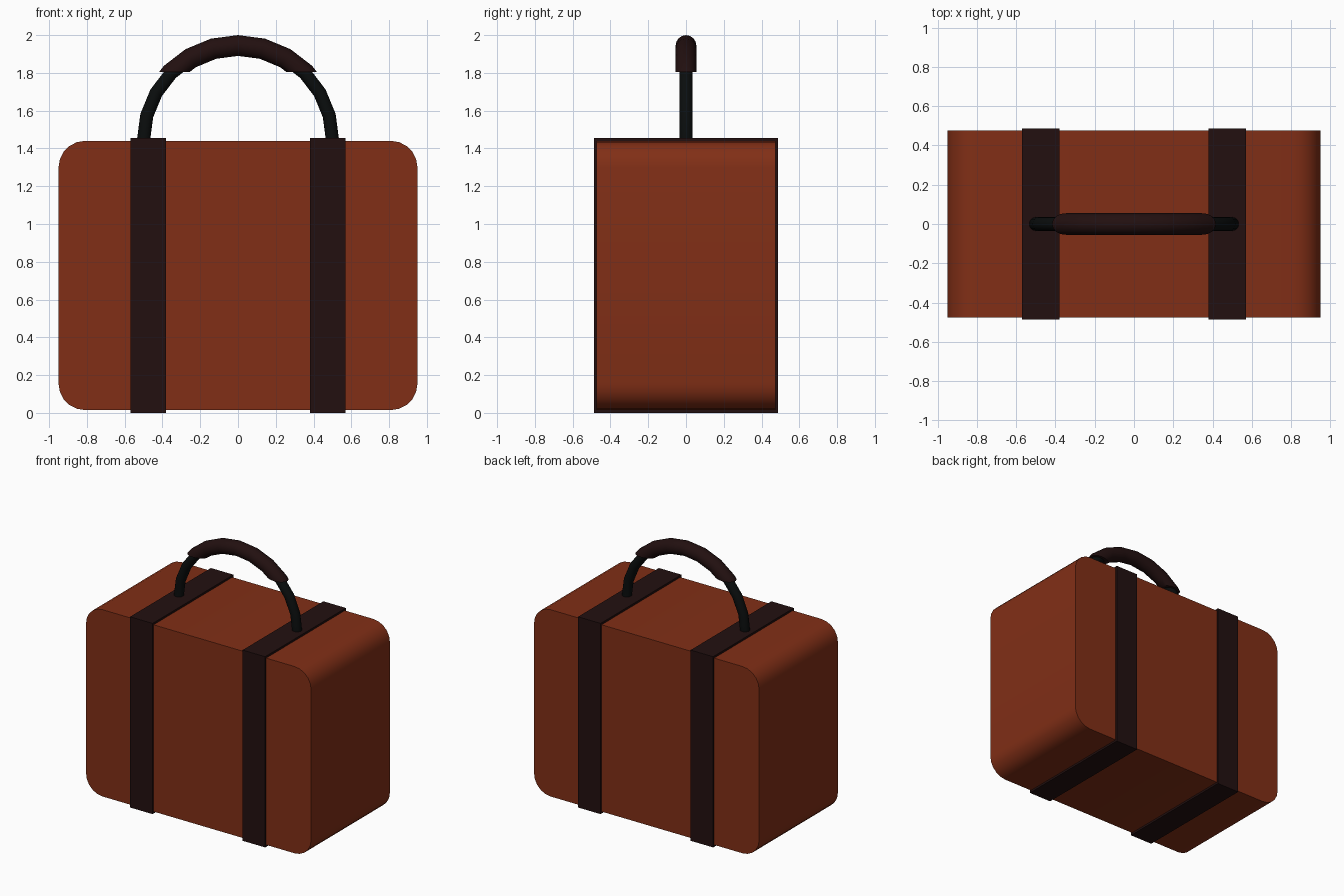
import bpy, bmesh, math
from mathutils import Vector

if "Cube" in bpy.data.objects:
    bpy.data.objects.remove(bpy.data.objects["Cube"])


def material(name, color):
    m = bpy.data.materials.new(name)
    m.diffuse_color = (*color, 1)
    m.use_nodes = True
    m.node_tree.nodes["Principled BSDF"].inputs["Base Color"].default_value = m.diffuse_color
    return m


leather = material("brown_leather", (0.22, 0.028, 0.008))
dark = material("dark_leather", (0.016, 0.005, 0.005))
black = material("black_rod", (0.003, 0.004, 0.004))


def finish(name, bm, mat, smooth=False):
    bmesh.ops.recalc_face_normals(bm, faces=bm.faces)
    me = bpy.data.meshes.new(name)
    bm.to_mesh(me)
    bm.free()
    me.materials.append(mat)
    ob = bpy.data.objects.new(name, me)
    bpy.context.collection.objects.link(ob)
    if smooth:
        bpy.ops.object.select_all(action='DESELECT')
        ob.select_set(True)
        bpy.context.view_layer.objects.active = ob
        bpy.ops.object.shade_smooth_by_angle(angle=math.radians(40))
    return ob


def box(x0, x1, y0, y1, z0, z1):
    bm = bmesh.new()
    bmesh.ops.create_cube(bm, size=1)
    bmesh.ops.scale(bm, vec=(x1 - x0, y1 - y0, z1 - z0), verts=bm.verts)
    bmesh.ops.translate(bm, vec=((x0 + x1) / 2, (y0 + y1) / 2, (z0 + z1) / 2), verts=bm.verts)
    return bm


def arch(radius, tube, z_cut, sides=16):
    """Upper part of a 24-step ring, cut off level at z_cut."""
    bm = bmesh.new()
    rings = []
    for i in range(-1, 14):
        a = math.radians(15 * i)
        ring = []
        for j in range(sides):
            b = math.tau * j / sides
            r = radius + tube * math.cos(b)
            ring.append(bm.verts.new((r * math.cos(a), tube * math.sin(b), 1.445 + r * math.sin(a))))
        rings.append(ring)
    for p, q in zip(rings, rings[1:]):
        for j in range(sides):
            k = (j + 1) % sides
            bm.faces.new((p[j], p[k], q[k], q[j]))
    geom = bm.verts[:] + bm.edges[:] + bm.faces[:]
    bmesh.ops.bisect_plane(bm, geom=geom, plane_co=Vector((0, 0, z_cut)),
                           plane_no=Vector((0, 0, 1)), clear_inner=True)
    bmesh.ops.holes_fill(bm, edges=[e for e in bm.edges if e.is_boundary])
    return bm


# Body: block with its four front-to-back edges rounded
bm = box(-0.95, 0.95, -0.475, 0.475, 0.015, 1.44)
long_edges = [e for e in bm.edges if abs(e.verts[0].co.y - e.verts[1].co.y) > 0.5]
bmesh.ops.bevel(bm, geom=long_edges, offset=0.14, segments=5, profile=0.5, affect='EDGES')
finish("body", bm, leather, True)

# Straps wrapping the body
for side, x in (("left", -0.475), ("right", 0.475)):
    finish(side + "_strap", box(x - 0.095, x + 0.095, -0.487, 0.487, 0, 1.455), dark)

# Handle rod and padded grip
finish("handle_rod", arch(0.5, 0.035, 1.43), black, True)
finish("handle_grip", arch(0.5, 0.055, 1.805), dark, True)
